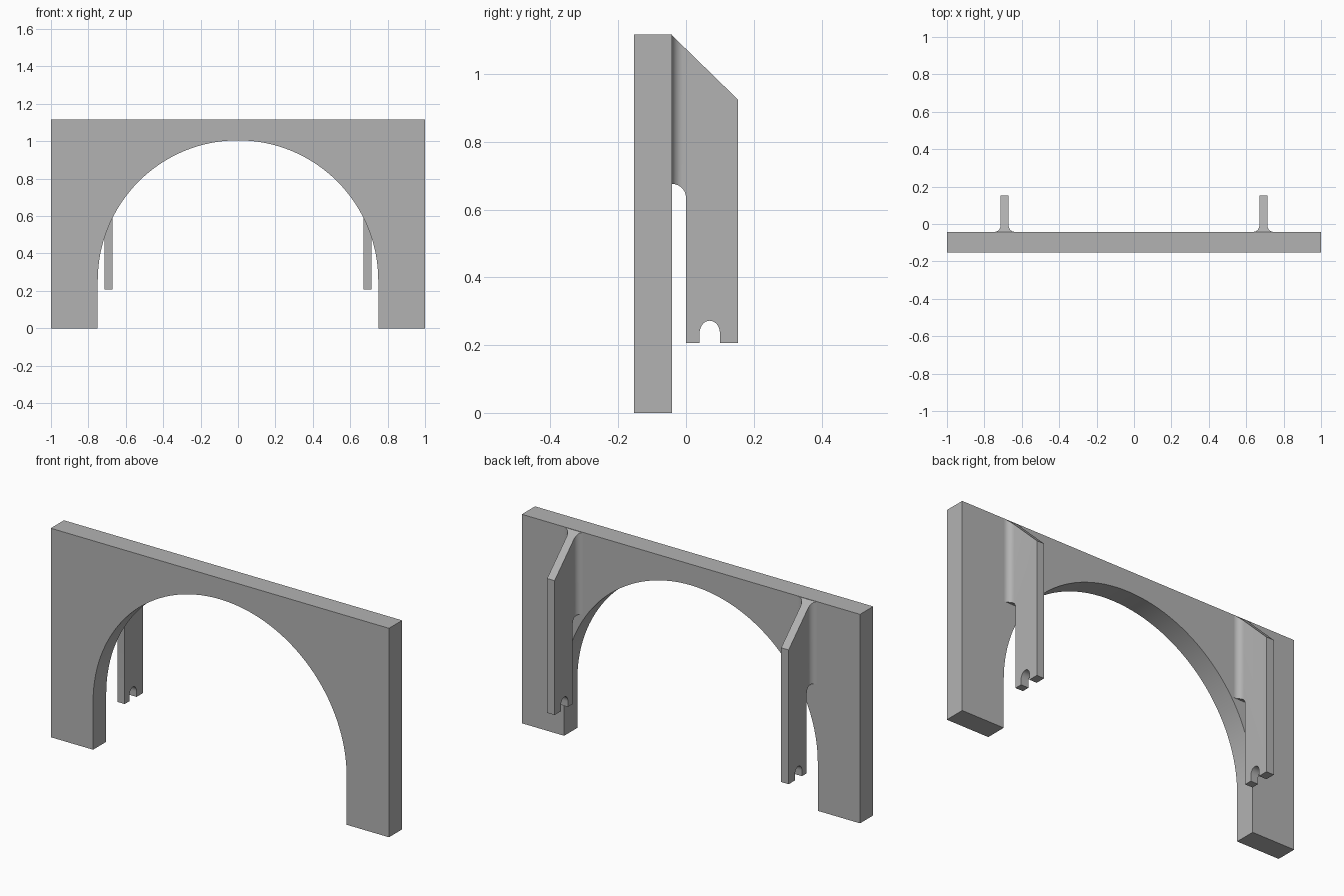
import bpy, bmesh
from math import sin, cos, pi
from mathutils import Vector

cube = bpy.data.objects.get("Cube")
if cube:
    bpy.data.objects.remove(cube, do_unlink=True)

grey = bpy.data.materials.new("plain_grey")
grey.use_nodes = True
COLOUR = (0.45, 0.45, 0.45, 1)
grey.diffuse_color = COLOUR
grey.node_tree.nodes["Principled BSDF"].inputs["Base Color"].default_value = COLOUR


def arc(cx, cy, r, a0, a1, n, ry=None):
    """Points on an arc, angles in degrees."""
    out = []
    for i in range(n + 1):
        a = (a0 + (a1 - a0) * i / n) * pi / 180
        out.append((cx + r * cos(a), cy + (ry or r) * sin(a)))
    return out


def prism(name, outline, place, depth):
    """Extrude a closed 2D outline; place maps its points to 3D."""
    bm = bmesh.new()
    face = bm.faces.new([bm.verts.new(place(u, v)) for u, v in outline])
    new = bmesh.ops.extrude_face_region(bm, geom=[face])["geom"]
    bmesh.ops.translate(bm, vec=Vector(depth),
                        verts=[g for g in new if isinstance(g, bmesh.types.BMVert)])
    bmesh.ops.recalc_face_normals(bm, faces=bm.faces)
    mesh = bpy.data.meshes.new(name)
    bm.to_mesh(mesh)
    bm.free()
    mesh.materials.append(grey)
    obj = bpy.data.objects.new(name, mesh)
    bpy.context.collection.objects.link(obj)
    return obj


def smooth(obj):
    bpy.ops.object.select_all(action="DESELECT")
    obj.select_set(True)
    bpy.context.view_layer.objects.active = obj
    bpy.ops.object.shade_smooth_by_angle(angle=pi / 6)


FRONT, WALL, BACK = -0.153, -0.042, 0.153
TOP = 1.117

# Arched wall panel
panel_outline = [(-1, 0), (-1, TOP), (1, TOP), (1, 0), (0.75, 0)]
panel_outline += arc(0, 0.255, 0.75, 0, 180, 64) + [(-0.75, 0)]
panel = prism("arched_panel", panel_outline,
              lambda x, z: (x, FRONT, z), (0, WALL - FRONT, 0))
smooth(panel)

# Hanging fins: side profile with slope, rounded corner and notch
ROOT = WALL - 0.01
FOOT = 0.207
side_outline = [(ROOT, TOP - 0.002), (WALL, TOP - 0.002), (BACK, 0.925), (BACK, FOOT), (0.1, FOOT)]
side_outline += arc(0.07, 0.235, 0.03, 0, 180, 16, ry=0.037)
side_outline += [(0.04, FOOT), (0, FOOT)]
side_outline += arc(WALL, 0.635, -WALL, 0, 90, 12, ry=0.041) + [(ROOT, 0.676)]

# Plan section of a fin, flaring into the wall
HALF, FILLET = 0.022, 0.033
flare = arc(HALF + FILLET, WALL + FILLET, FILLET, 270, 180, 12)
half_plan = [(HALF + FILLET, ROOT)] + flare + [(HALF, BACK + 0.05)]
plan_outline = half_plan + [(-x, y) for x, y in reversed(half_plan)]

for side, name in ((1, "left_fin"), (-1, "right_fin")):
    cx = side * 0.692
    fin = prism(name, side_outline, lambda y, z: (cx - 0.1, y, z), (0.2, 0, 0))
    cutter = prism(name + "_cutter", plan_outline,
                   lambda x, y: (cx + x, y, 0), (0, 0, 1.3))
    cutter.hide_render = True
    mod = fin.modifiers.new("plan_shape", "BOOLEAN")
    mod.operation = "INTERSECT"
    mod.solver = "EXACT"
    mod.object = cutter
    bpy.ops.object.select_all(action="DESELECT")
    fin.select_set(True)
    bpy.context.view_layer.objects.active = fin
    bpy.ops.object.modifier_apply(modifier=mod.name)
    bpy.data.objects.remove(cutter, do_unlink=True)
    smooth(fin)
